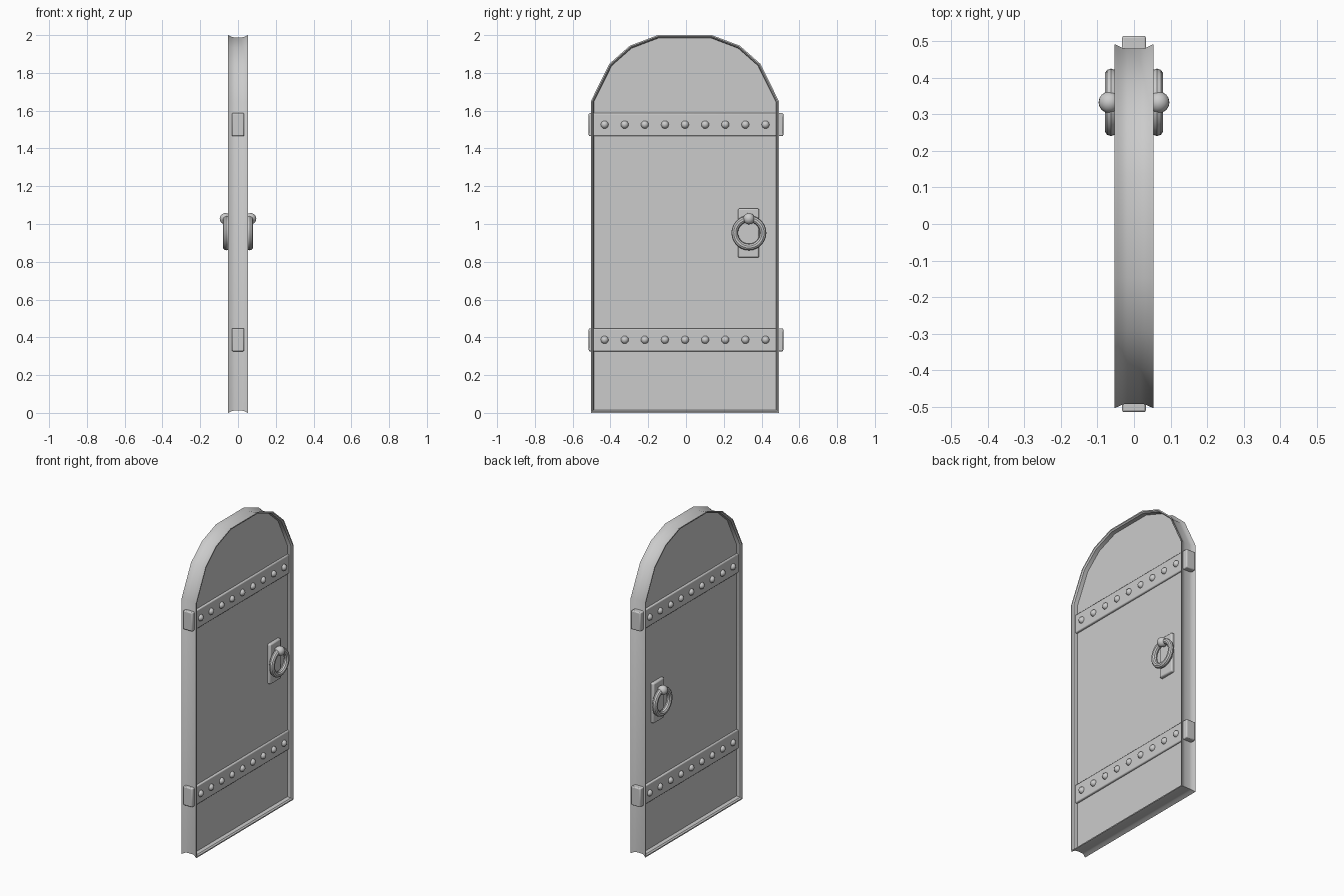
import bpy, bmesh, math
from mathutils import Vector

if "Cube" in bpy.data.objects:
    bpy.data.objects.remove(bpy.data.objects["Cube"])

CY = -0.006  # centre line of the door leaf


def finish(obj, bevel=0):
    if bevel:
        m = obj.modifiers.new("bevel", 'BEVEL')
        m.width, m.segments = bevel, 2
    bpy.ops.object.select_all(action='DESELECT')
    obj.select_set(True)
    bpy.context.view_layer.objects.active = obj
    bpy.ops.object.shade_smooth_by_angle(angle=math.radians(35))
    return obj


def box(name, size, loc, bevel):
    bpy.ops.mesh.primitive_cube_add(size=1, location=loc)
    o = bpy.context.object
    o.name = name
    o.scale = size
    bpy.ops.object.transform_apply(location=False, rotation=False, scale=True)
    return finish(o, bevel)


def ball(name, r, loc, seg=16, rings=10):
    bpy.ops.mesh.primitive_uv_sphere_add(segments=seg, ring_count=rings, radius=r, location=loc)
    o = bpy.context.object
    o.name = name
    return finish(o)


def inset(poly, d):
    # mitred inward offset of a counter-clockwise polygon
    out = []
    for i, p in enumerate(poly):
        a = (p - poly[i - 1]).normalized()
        b = (poly[(i + 1) % len(poly)] - p).normalized()
        na, nb = Vector((-a.y, a.x)), Vector((-b.y, b.x))
        out.append(p + (na + nb) * d / (1 + na.dot(nb)))
    return out


# Door leaf: arched outline swept with a flared, grooved rim around a recessed panel
right = [(0.498, 0), (0.498, 1.65), (0.40, 1.848), (0.291, 1.944), (0.143, 2.0)]
outline = [Vector((y + CY, z)) for y, z in right]
outline += [Vector((-y + CY, z)) for y, z in reversed(right)]
half = [(0.016, 0.020), (0.014, 0.045), (0.007, 0.053), (0, 0.053),
        (0.004, 0.044), (0.010, 0.032), (0.012, 0.018)]
section = half + [(d, -x) for d, x in reversed(half)]
bm = bmesh.new()
loops = [[bm.verts.new((x, p.x, p.y)) for p in inset(outline, d)] for d, x in section]
n = len(outline)
for a, b in zip(loops, loops[1:]):
    for i in range(n):
        j = (i + 1) % n
        bm.faces.new((a[i], a[j], b[j], b[i]))
bm.faces.new(loops[0])
bm.faces.new(loops[-1])
bmesh.ops.recalc_face_normals(bm, faces=bm.faces)
mesh = bpy.data.meshes.new("door_leaf")
bm.to_mesh(mesh)
bm.free()
door = bpy.data.objects.new("door_leaf", mesh)
bpy.context.collection.objects.link(door)
finish(door)

# Straps running through the rim, with rivets on both faces
for label, z in (("lower", 0.387), ("upper", 1.526)):
    box(label + "_strap", (0.066, 1.03, 0.122), (0, 0, z), 0.006)
    for side in (-1, 1):
        for i in range(9):
            ball(label + "_rivet", 0.021, (side * 0.031, -0.431 + i * 0.1065, z), 12, 8)

# Ring handles on both faces
for side in (-1, 1):
    box("handle_plate", (0.04, 0.112, 0.26), (side * 0.02, 0.331, 0.952), 0.008)
    bpy.ops.mesh.primitive_torus_add(major_radius=0.075, minor_radius=0.0175,
                                     major_segments=28, minor_segments=10,
                                     location=(side * 0.063, 0.333, 0.953),
                                     rotation=(0, math.pi / 2, 0))
    bpy.context.object.name = "handle_ring"
    finish(bpy.context.object)
    bpy.ops.mesh.primitive_cylinder_add(vertices=16, radius=0.017, depth=0.04,
                                        location=(side * 0.05, 0.333, 1.028),
                                        rotation=(0, math.pi / 2, 0))
    bpy.context.object.name = "knob_stem"
    finish(bpy.context.object)
    ball("handle_knob", 0.03, (side * 0.067, 0.333, 1.028))
